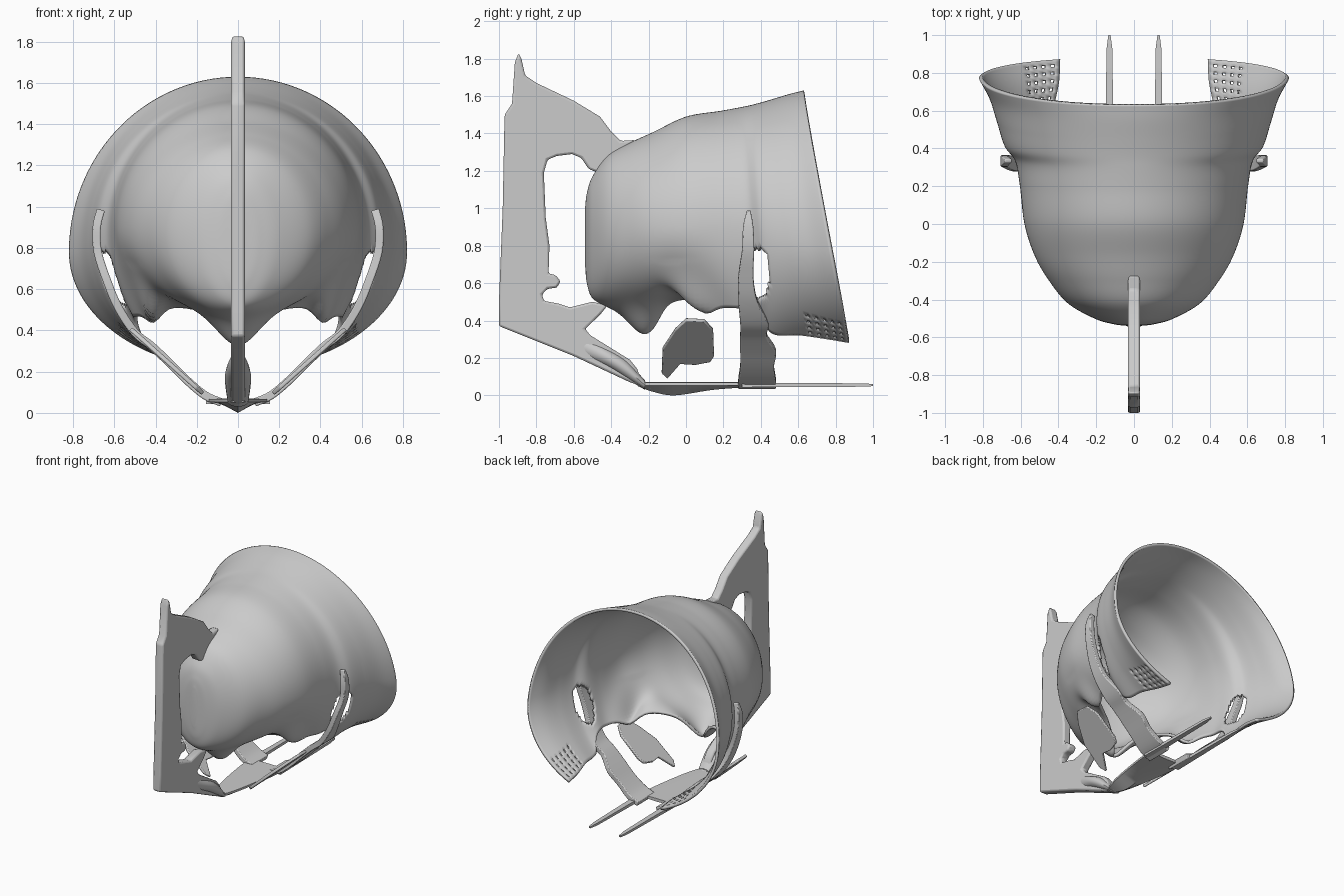
import bpy, bmesh, math
from mathutils import Vector

if "Cube" in bpy.data.objects:
    bpy.data.objects.remove(bpy.data.objects["Cube"])


def finish(name, bm, bevel=0.0, angle=40):
    bmesh.ops.recalc_face_normals(bm, faces=bm.faces)
    me = bpy.data.meshes.new(name)
    bm.to_mesh(me)
    bm.free()
    ob = bpy.data.objects.new(name, me)
    bpy.context.collection.objects.link(ob)
    if bevel:
        m = ob.modifiers.new("bevel", "BEVEL")
        m.width, m.segments, m.limit_method = bevel, 2, "ANGLE"
    bpy.ops.object.select_all(action="DESELECT")
    ob.select_set(True)
    bpy.context.view_layer.objects.active = ob
    bpy.ops.object.shade_smooth_by_angle(angle=math.radians(angle))
    return ob


def spline(rows, n):
    """Catmull-Rom resampling of a list of equal-length tuples."""
    rows = [Vector(r) for r in rows]
    out = []
    for k in range(n + 1):
        t = k / n * (len(rows) - 1)
        i = min(int(t), len(rows) - 2)
        f = t - i
        b, c = rows[i], rows[i + 1]
        a = rows[i - 1] if i else b * 2 - c
        d = rows[i + 2] if i + 2 < len(rows) else c * 2 - b
        out.append(b + (c - a) * (f / 2) + (a * 2 - b * 5 + c * 4 - d) * (f * f / 2)
                   + (b * 3 - a - c * 3 + d) * (f ** 3 / 2))
    return out


def loft(name, rings, bevel=0.0):
    """Closed rings joined into a solid."""
    bm = bmesh.new()
    vs = [[bm.verts.new(p) for p in r] for r in rings]
    n = len(vs[0])
    for a, b in zip(vs, vs[1:]):
        for i in range(n):
            j = (i + 1) % n
            bm.faces.new((a[i], a[j], b[j], b[i]))
    bm.faces.new(vs[0])
    bm.faces.new(vs[-1])
    return finish(name, bm, bevel)


def plate(name, outline, shift, bevel):
    """Plate extruded from an outline of (x, y, z) points."""
    bm = bmesh.new()
    f = bm.faces.new([bm.verts.new(p) for p in outline])
    g = bmesh.ops.extrude_face_region(bm, geom=[f])["geom"]
    bmesh.ops.translate(bm, vec=shift,
                        verts=[v for v in g if isinstance(v, bmesh.types.BMVert)])
    return finish(name, bm, bevel)


def bump(d, r):
    return math.exp(-(d / r) ** 2)


# Domed shell: y at top, backward tilt, half width, top z, mid z, end angle, end z
stations = [
    (-.54, 0, .03, 1.00, .85, 180, .70), (-.53, 0, .11, 1.08, .85, 180, .60),
    (-.50, 0, .21, 1.17, .86, 180, .52), (-.42, 0, .35, 1.28, .88, 180, .48),
    (-.30, 0, .45, 1.35, .90, 180, .47), (-.17, 0, .525, 1.41, .90, 176, .47),
    (.00, .00, .58, 1.49, .90, 148, .51), (.18, .05, .605, 1.52, .90, 126, .47),
    (.29, .08, .63, 1.54, .88, 127, .45), (.36, .10, .685, 1.555, .86, 138, .33),
    (.45, .16, .725, 1.58, .83, 143, .32), (.55, .20, .765, 1.61, .80, 148, .30),
    (.63, .24, .82, 1.63, .78, 151, .28)]
N, R = 144, 108
bm = bmesh.new()
grid = []
for y0, tilt, w, zt, zc, ang, ze in spline(stations, R):
    end = math.radians(min(ang, 180))
    row = []
    for i in range(N + 1):
        a = (i / N * 2 - 1) * end
        c = math.cos(a)
        z = zc + c * (zt - zc) if c > 0 else zc - (zc - ze) * c / math.cos(end)
        x, y = w * math.sin(a), y0 + tilt * max(0, (zt - z) / (zt - ze)) ** 1.1
        if z < .72:  # nose cup and the rolled lips beside it
            z -= .14 * bump(x, .13) * bump(y + .22, .12)
            z -= .09 * bump(abs(x) - .43, .06) * bump(y - .04, .12)
        row.append(bm.verts.new((x, y, z)))
    grid.append(row)
for r, (a, b) in enumerate(zip(grid, grid[1:])):
    for i in range(N):
        quad = (a[i], b[i], b[i + 1], a[i + 1])
        c = sum((v.co for v in quad), Vector()) / 4
        # side openings behind the straps
        if abs(c.x) > .3 and ((c.y - .385) / .062) ** 2 + ((c.z - .65) / .14) ** 2 < 1:
            continue
        # perforated lower flaps
        edge = min(i, N - 1 - i)
        if c.y > .64 and edge in (1, 3, 5, 7) and r % 3 == 0 and r < R - 1:
            continue
        bm.faces.new(quad)
bm.faces.new(grid[0][:-1])
bmesh.ops.remove_doubles(bm, verts=bm.verts, dist=.0005)
bmesh.ops.delete(bm, geom=[v for v in bm.verts if not v.link_faces], context="VERTS")
shell = finish("dome_shell", bm, angle=50)
m = shell.modifiers.new("thickness", "SOLIDIFY")
m.thickness, m.offset = .02, -1

# Front fin with its large window
fin = [
    (-1, .37), (-1, .5), (-.98, 1.0), (-.97, 1.5), (-.93, 1.56), (-.915, 1.78), (-.895, 1.83),
    (-.88, 1.80), (-.86, 1.71), (-.80, 1.67), (-.60, 1.575), (-.46, 1.49), (-.40, 1.41),
    (-.35, 1.36), (-.27, 1.365), (-.33, 1.32), (-.40, 1.27), (-.43, 1.21), (-.47, 1.19),
    (-.52, 1.21), (-.56, 1.27), (-.61, 1.29), (-.69, 1.28), (-.74, 1.26), (-.76, 1.19),
    (-.75, .95), (-.73, .80), (-.735, .65), (-.70, .645), (-.67, .61), (-.69, .575),
    (-.74, .57), (-.77, .54), (-.76, .505), (-.68, .49), (-.62, .47), (-.50, .50),
    (-.42, .48), (-.46, .43), (-.54, .355), (-.51, .32), (-.30, .19), (-.26, .14),
    (-.24, .08), (-.18, .06), (-.18, .03), (-.30, .07), (-.60, .21)]
plate("front_fin", [(-.033, y, z) for y, z in fin], (.066, 0, 0), .012)

# Thicker foot of the fin: y, half width, bottom z, top z
foot = spline([(-.56, .03, .21, .32), (-.42, .06, .15, .25), (-.32, .062, .09, .19),
               (-.22, .05, .03, .08)], 16)
loft("fin_foot", [[(w * math.cos(t), y, (a + b) / 2 + (b - a) / 2 * math.sin(t))
                   for t in (k * math.pi / 8 for k in range(16))] for y, w, a, b in foot])

# Keel-shaped base: y, half width, keel z
rings = []
for y, w, zk in spline([(-.26, .03, .05), (-.18, .06, .02), (-.06, .09, .0),
                        (.15, .125, .03), (.36, .15, .045)], 24):
    rings.append([(-w, y, .068), (0, y, .07), (w, y, .068), (w, y, .052), (0, y, zk), (-w, y, .052)])
loft("base_keel", rings)

# Strap path: x, z, front y, back y
path = [(.08, .05, .28, .48), (.16, .085, .28, .48), (.25, .16, .29, .47), (.33, .24, .29, .48),
        (.42, .325, .29, .43), (.50, .39, .29, .44), (.58, .51, .28, .38), (.635, .64, .28, .36),
        (.68, .78, .30, .365), (.685, .90, .305, .36), (.665, .985, .325, .345)]
pts = spline(path, 40)
# Loose side panel in line with the strap
panel = [
    (-.13, .12), (-.125, .25), (-.06, .35), (.0, .405), (.10, .40), (.145, .35),
    (.15, .21), (.13, .18), (.05, .165), (-.03, .17), (-.10, .09)]
for side, s in (("right", 1), ("left", -1)):
    rings = []
    for k, p in enumerate(pts):
        q0, q1 = pts[max(k - 1, 0)], pts[min(k + 1, 40)]
        n = Vector((q1[1] - q0[1], q0[0] - q1[0])).normalized() * .02
        rings.append([(s * (p[0] + d * n.x), y, p[1] + d * n.y)
                      for d, y in ((-1, p[2]), (1, p[2]), (1, p[3]), (-1, p[3]))])
    loft(side + "_strap", rings, .006)
    plate(side + "_panel", [(s * (.06 + 1.12 * z), y, z + .01) for y, z in panel],
          (s * .015, 0, -.015), .006)
    # Rear prong
    loft(side + "_prong", [[(s * (.13 + dx * w), y, .055 + dz * h)
                            for dx, dz in ((-1, -1), (1, -1), (1, 1), (-1, 1))]
                           for y, w, h in ((.30, .025, .012), (.6, .02, .011),
                                           (.93, .015, .009), (1, .006, .006))])
